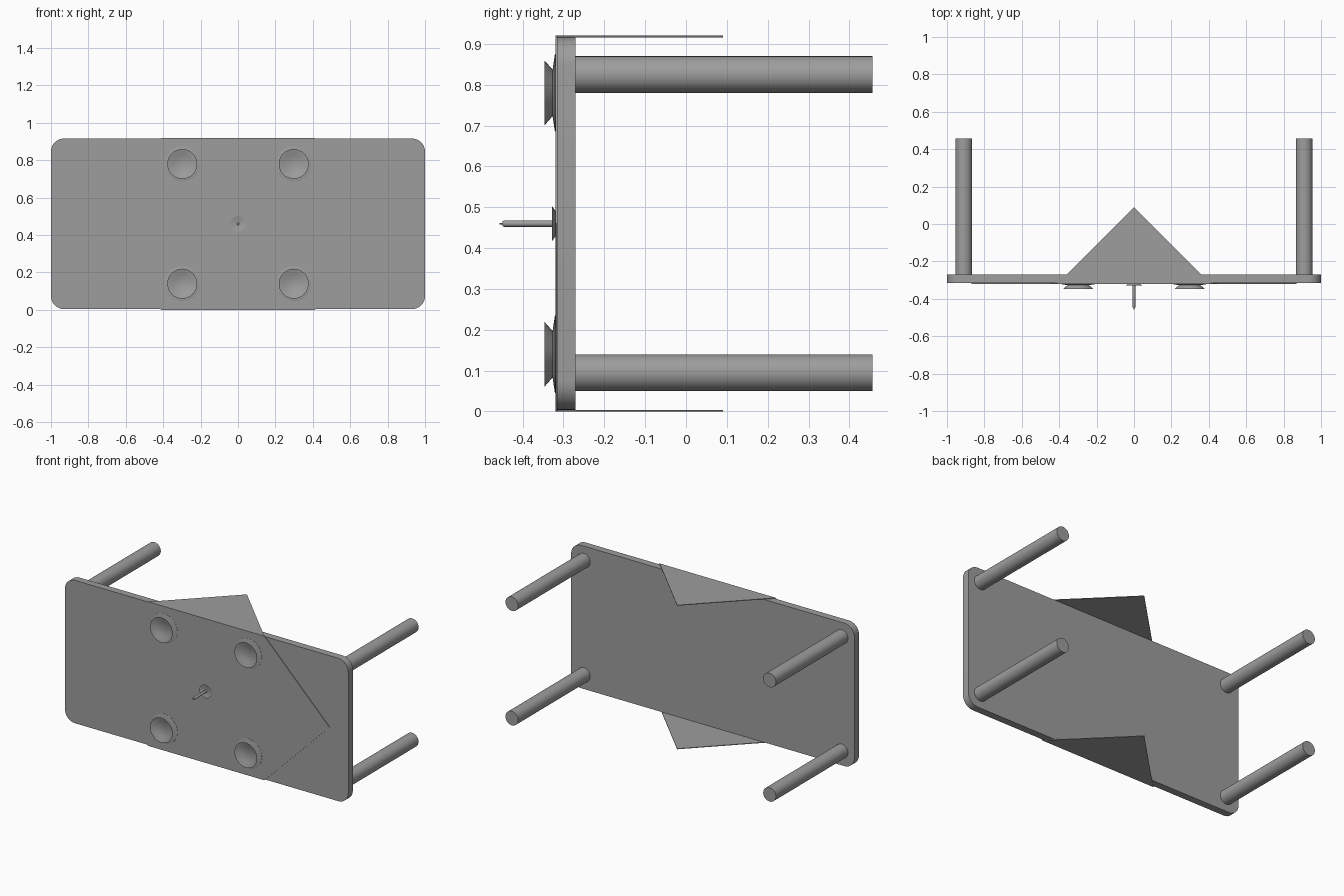
import bpy, bmesh, math
from mathutils import Matrix

old = bpy.data.objects.get("Cube")
if old:
    bpy.data.objects.remove(old)

grey = bpy.data.materials.new("plain grey")
grey.use_nodes = True
colour = (0.34, 0.34, 0.34, 1)
grey.diffuse_color = colour
grey.node_tree.nodes["Principled BSDF"].inputs["Base Color"].default_value = colour

MID = 0.46       # height of the table's centre line
FRONT = -0.32    # outer face of the cloth
CLOTH = 0.004    # cloth thickness


def finish(name, bm):
    bmesh.ops.recalc_face_normals(bm, faces=bm.faces)
    mesh = bpy.data.meshes.new(name)
    bm.to_mesh(mesh)
    bm.free()
    mesh.materials.append(grey)
    obj = bpy.data.objects.new(name, mesh)
    bpy.context.collection.objects.link(obj)
    bpy.ops.object.select_all(action='DESELECT')
    obj.select_set(True)
    bpy.context.view_layer.objects.active = obj
    bpy.ops.object.shade_smooth_by_angle(angle=math.radians(35))
    return obj


def slab(name, points, offset):
    """Extrude a flat outline of 3D points by an offset."""
    bm = bmesh.new()
    face = bm.faces.new([bm.verts.new(p) for p in points])
    out = bmesh.ops.extrude_face_region(bm, geom=[face], use_keep_orig=True)
    verts = [v for v in out["geom"] if isinstance(v, bmesh.types.BMVert)]
    bmesh.ops.translate(bm, verts=verts, vec=offset)
    return finish(name, bm)


def lathe(name, profile, x, z, steps=32):
    """Spin (radius, y) pairs around an axis running front to back."""
    bm = bmesh.new()
    verts = [bm.verts.new((r, y, 0)) for r, y in profile]
    edges = [bm.edges.new(pair) for pair in zip(verts, verts[1:])]
    bmesh.ops.spin(bm, geom=verts + edges, cent=(0, 0, 0), axis=(0, 1, 0),
                   angle=2 * math.pi, steps=steps)
    bmesh.ops.remove_doubles(bm, verts=bm.verts, dist=0.0001)
    bmesh.ops.transform(bm, matrix=Matrix.Translation((x, 0, z)), verts=bm.verts)
    return finish(name, bm)


# Tabletop with rounded corners
half_w, half_h, radius = 1.0, MID - CLOTH, 0.07
outline = []
for quarter, (sx, sz) in enumerate([(1, 1), (-1, 1), (-1, -1), (1, -1)]):
    for i in range(9):
        a = math.radians(90 * (quarter + i / 8))
        outline.append((sx * (half_w - radius) + radius * math.cos(a),
                        FRONT + CLOTH,
                        MID + sz * (half_h - radius) + radius * math.sin(a)))
slab("tabletop", outline, (0, 0.046, 0))

# Four legs and four place settings
for sx, side in ((1, "left"), (-1, "right")):
    for sz, level in ((1, "upper"), (-1, "lower")):
        tag = f"{level}_{side}"
        lathe(f"leg_{tag}", [(0, -0.28), (0.045, -0.28), (0.045, 0.457), (0, 0.457)],
              sx * 0.91, MID + sz * 0.365)
        x, z = sx * 0.298, MID + sz * 0.32
        lathe(f"saucer_{tag}", [(0, -0.327), (0.055, -0.327), (0.095, -0.321),
                                (0.095, -0.319), (0, -0.319)], x, z)
        lathe(f"bowl_{tag}", [(0, -0.33), (0.05, -0.33), (0.077, -0.347),
                              (0.08, -0.347), (0.055, -0.325), (0, -0.325)], x, z)

# Square cloth laid diagonally, with two corners folded over the edges
fold = 0.41
slab("cloth_front", [(-fold, FRONT, 0), (fold, FRONT, 0), (fold + MID, FRONT, MID),
                     (fold, FRONT, 2 * MID), (-fold, FRONT, 2 * MID),
                     (-fold - MID, FRONT, MID)], (0, CLOTH, 0))
for name, z in (("cloth_flap_lower", 0), ("cloth_flap_upper", 2 * MID - CLOTH)):
    slab(name, [(-fold, FRONT, z), (fold, FRONT, z), (0, FRONT + fold, z)], (0, 0, CLOTH))

# Candle in its dish
lathe("candle_dish", [(0, -0.322), (0.025, -0.322), (0.041, -0.328), (0.043, -0.328),
                      (0.03, -0.319), (0, -0.319)], 0, MID)
lathe("candle", [(0, -0.32), (0.008, -0.32), (0.008, -0.445), (0.006, -0.449),
                 (0, -0.449)], 0, MID, 16)
lathe("wick", [(0, -0.445), (0.002, -0.445), (0.002, -0.457), (0, -0.457)], 0, MID, 8)
